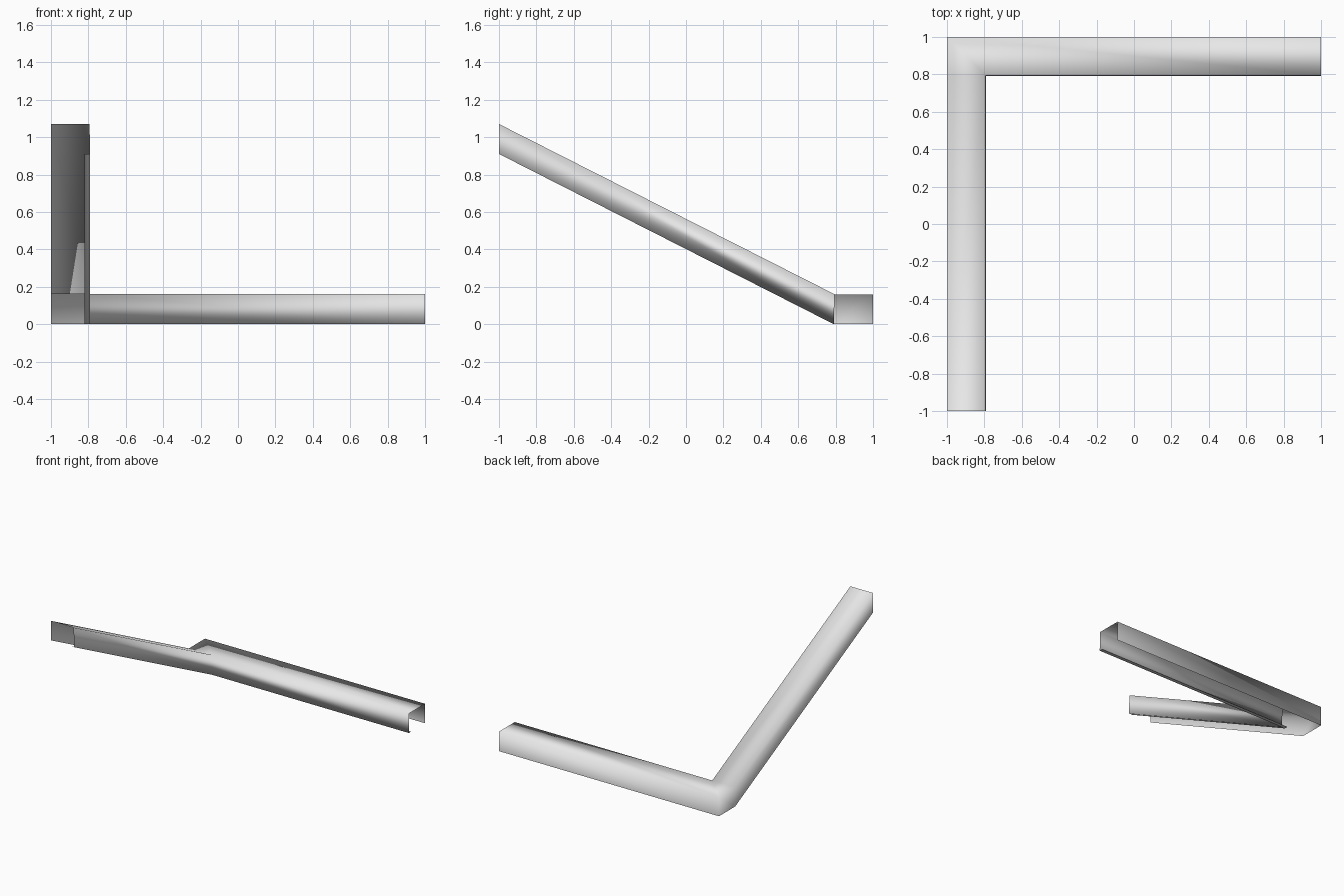
import bpy
import bmesh

# Remove the default cube
cube = bpy.data.objects.get("Cube")
if cube:
    bpy.data.objects.remove(cube, do_unlink=True)

HEIGHT, WIDTH, LIP, RISE = 0.16, 0.21, 0.03, 0.91

# Channel section: (distance in from the outer edge, height), outer wall to inner lip
section = [(0, 0), (0, HEIGHT), (WIDTH - 0.004, HEIGHT), (WIDTH, 0), (WIDTH - LIP, 0)]

# Stations along the L: raised front end, bend, mitred corner, level end
bend_y = 1 - WIDTH
stations = [
    lambda o, z: (o - 1, -1, z + RISE),
    lambda o, z: (o - 1, bend_y, z),
    lambda o, z: (o - 1, 1 - o, z),
    lambda o, z: (1, 1 - o, z),
]

# Sweep the section through the stations
bm = bmesh.new()
rings = [[bm.verts.new(place(o, z)) for o, z in section] for place in stations]
for a, b in zip(rings, rings[1:]):
    for i in range(len(section) - 1):
        bm.faces.new((a[i], a[i + 1], b[i + 1], b[i]))
bmesh.ops.remove_doubles(bm, verts=bm.verts, dist=0.005)

mesh = bpy.data.meshes.new("gutter_channel")
bm.to_mesh(mesh)
bm.free()
mesh.shade_smooth()

# Light grey material
grey = bpy.data.materials.new("light_grey")
grey.use_nodes = True
colour = (0.8, 0.8, 0.8, 1)
grey.diffuse_color = colour
grey.node_tree.nodes["Principled BSDF"].inputs["Base Color"].default_value = colour
mesh.materials.append(grey)

channel = bpy.data.objects.new("gutter_channel", mesh)
bpy.context.collection.objects.link(channel)
